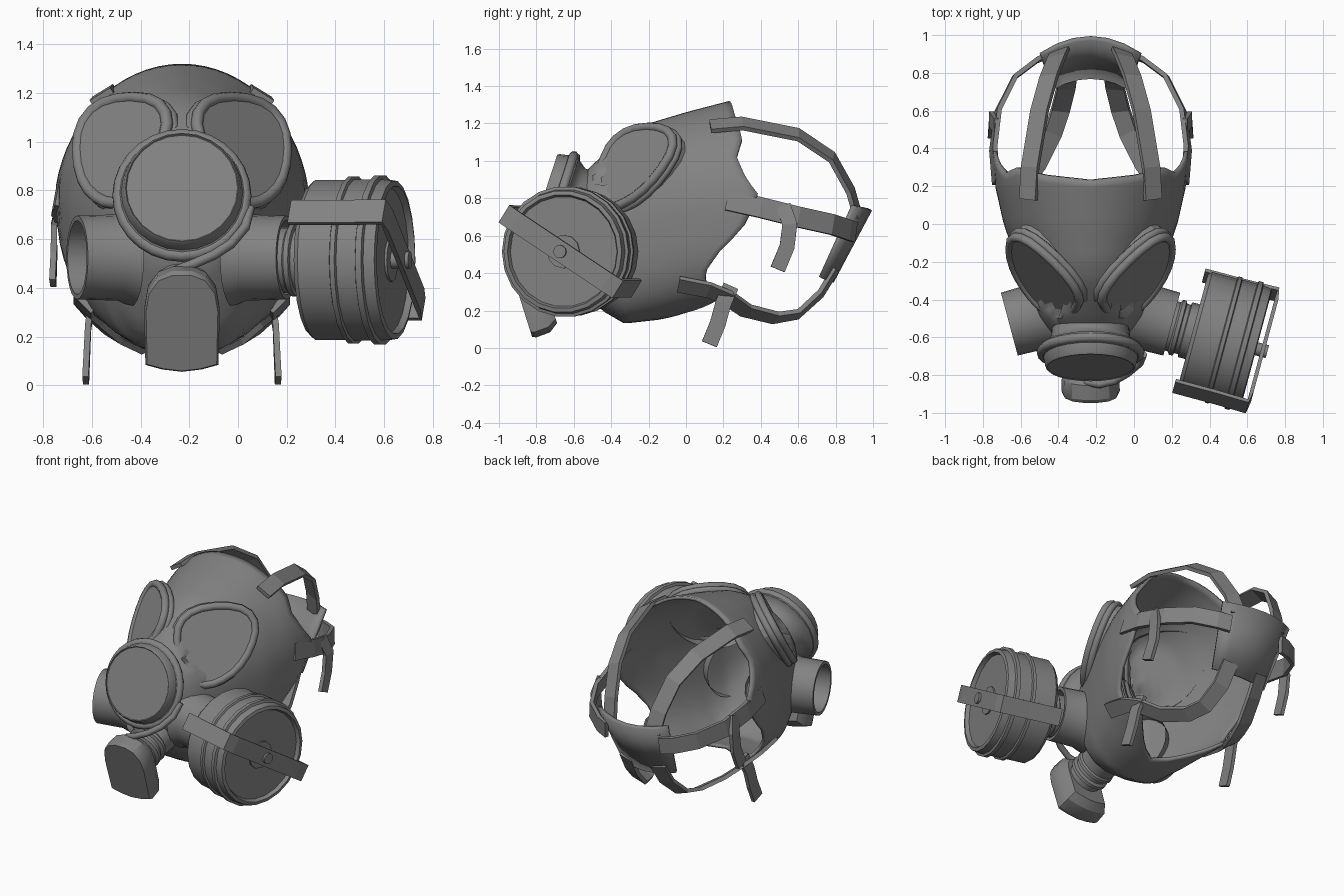
import bpy, bmesh, math
from mathutils import Vector as V

if "Cube" in bpy.data.objects:
    bpy.data.objects.remove(bpy.data.objects["Cube"])

CX = -0.23  # symmetry plane of the face piece
GREY = bpy.data.materials.new("dark_rubber")
GREY.diffuse_color = (.225, .225, .225, 1)
GREY.use_nodes = True
GREY.node_tree.nodes["Principled BSDF"].inputs["Base Color"].default_value = GREY.diffuse_color


def make(name, verts, faces, angle=35, solid=0):
    me = bpy.data.meshes.new(name)
    me.from_pydata([tuple(v) for v in verts], [], faces)
    bm = bmesh.new()
    bm.from_mesh(me)
    bmesh.ops.remove_doubles(bm, verts=bm.verts, dist=1e-5)
    bmesh.ops.recalc_face_normals(bm, faces=bm.faces)
    bm.to_mesh(me)
    bm.free()
    me.materials.append(GREY)
    ob = bpy.data.objects.new(name, me)
    bpy.context.collection.objects.link(ob)
    if solid:
        m = ob.modifiers.new("thickness", 'SOLIDIFY')
        m.thickness = solid
    bpy.ops.object.select_all(action='DESELECT')
    ob.select_set(True)
    bpy.context.view_layer.objects.active = ob
    if angle:
        bpy.ops.object.shade_smooth_by_angle(angle=math.radians(angle))
    return ob


def rings_to_faces(rings, n):
    return [(r * n + i, r * n + (i + 1) % n, (r + 1) * n + (i + 1) % n, (r + 1) * n + i)
            for r in range(rings - 1) for i in range(n)]


def lathe(name, profile, origin, axis, n=20):
    """Revolve (radius, height) pairs about an axis."""
    a = V(axis).normalized()
    u = a.cross(V((0, 0, 1))).normalized()
    w = u.cross(a)
    vs = [V(origin) + a * h + (u * math.cos(t) + w * math.sin(t)) * r
          for r, h in profile for t in [2 * math.pi * i / n for i in range(n)]]
    return make(name, vs, rings_to_faces(len(profile), n))


def strap(name, pts, width, centre, thick=0.025):
    """Flat band following a path, its face turned away from centre."""
    pts = [V(p) for p in pts]
    vs = []
    for i, p in enumerate(pts):
        t = (pts[min(i + 1, len(pts) - 1)] - pts[max(i - 1, 0)]).normalized()
        o = p - V(centre)
        o = (o - t * o.dot(t)).normalized()
        w = t.cross(o) * width / 2
        o = o * thick / 2
        vs += [p - w - o, p + w - o, p + w + o, p - w + o]
    k = len(vs)
    make(name, vs, rings_to_faces(len(pts), 4) + [(0, 1, 2, 3), (k - 4, k - 3, k - 2, k - 1)], 0)


def tube(name, pts, radius, cyclic=False):
    cu = bpy.data.curves.new(name, 'CURVE')
    cu.dimensions = '3D'
    cu.bevel_depth = radius
    cu.bevel_resolution = 2
    cu.use_fill_caps = True
    sp = cu.splines.new('POLY')
    sp.points.add(len(pts) - 1)
    for q, p in zip(sp.points, pts):
        q.co = (*p, 1)
    sp.use_cyclic_u = cyclic
    cu.materials.append(GREY)
    bpy.context.collection.objects.link(bpy.data.objects.new(name, cu))


def lerp(table, x):
    for (a, b), (c, d) in zip(table, table[1:]):
        if x <= c:
            return b + (d - b) * max(0, x - a) / (c - a)
    return table[-1][1]


# Face shell: sections along y, with a back rim that varies round the head
TOP = [(-.62, .85), (-.5, .98), (-.4, 1.07), (-.3, 1.15), (-.2, 1.2), (0, 1.26), (.23, 1.32), (.4, 1.33)]
BOT = [(-.62, .5), (-.55, .36), (-.45, .2), (-.33, .13), (-.15, .15), (0, .18), (.2, .2), (.4, .22)]
HALF = [(-.62, .17), (-.5, .27), (-.35, .33), (-.2, .39), (0, .46), (.2, .505), (.4, .52)]
RIM = [(0, .23), (30, .26), (50, .3), (62, .27), (75, .32), (87, .4), (97, .3), (108, .17),
       (120, .1), (132, .11), (144, .2), (155, .12), (180, -.1)]
N, M = 64, 22
vs = []
for j in range(M + 1):
    for i in range(N):
        a = 2 * math.pi * i / N
        deg = 360 * i / N
        y = -.62 + (lerp(RIM, min(deg, 360 - deg)) + .62) * j / M
        zt, zb = lerp(TOP, y), lerp(BOT, y)
        sx, cz = math.sin(a), math.cos(a)
        e = 1.02 if cz > 0 else .7
        p = V((CX + lerp(HALF, y) * math.copysign(abs(sx) ** e, sx), y,
               (zt + zb) / 2 + (zt - zb) / 2 * math.copysign(abs(cz) ** e, cz)))
        # sink the shell behind each eye lens
        s = 1 if sx > 0 else -1
        n = V((.62 * s, -.64, .44)).normalized()
        d = p - V((CX + s * .275, -.275, .98))
        h = d.dot(n)
        if h > -.02 and (d - n * h).length < .21:
            p -= n * (h + .02)
        vs.append(p)
make("face_shell", vs, rings_to_faces(M + 1, N) + [tuple(range(N))], 50, .02)

# Eye pieces: rim, inner bead, skirt and lens on a slanted plane
EYE = [(-.175, 1.1), (-.125, 1.17), (0, 1.185), (.12, 1.15), (.19, 1.06), (.2, .93),
       (.17, .82), (.1, .755), (.03, .745), (-.05, .79), (-.11, .88), (-.15, .99)]
for s, side in ((1, "right"), (-1, "left")):
    n = V((.62 * s, -.64, .44)).normalized()
    pts = [V((CX + s * (x + .23), -.27 + (.62 * (x - .04) + .44 * (z - .98)) / .64, z)) for x, z in EYE]
    k = len(pts)
    # round the outline once
    pts = [p for i in range(k) for p in (pts[i] * .75 + pts[(i + 1) % k] * .25,
                                         pts[i] * .25 + pts[(i + 1) % k] * .75)]
    k = len(pts)
    c = sum(pts, V()) / k
    tube(side + "_eye_rim", pts, .025, True)
    tube(side + "_eye_base", [c + (p - c) * 1.03 - n * .035 for p in pts], .022, True)
    loops = [[c + (p - c) * f + n * h for p in pts] for f, h in ((1.06, -.1), (1.0, 0), (.92, .012))]
    make(side + "_eye_lens", sum(loops, []), rings_to_faces(3, k) + [tuple(range(2 * k, 3 * k))], 20)

# Round front speaking piece, tilted upward
lathe("front_disc", [(.2, -.2), (.21, -.08), (.24, -.04), (.27, -.03), (.275, .01), (.25, .025),
                     (.24, .075), (.232, .085), (.228, .08), (0, .08)],
      (CX, -.68, .785), (0, -.95, .31), 24)
ring = [V((CX + .26 * math.cos(t), -.68 + .31 * .26 * math.sin(t), .78 + .95 * .26 * math.sin(t)))
        for t in [2 * math.pi * q / 28 for q in range(28)]]
tube("front_disc_ring", ring, .026, True)

# Cheek ports on both sides, open on the left
for s, side in ((1, "right"), (-1, "left")):
    lathe(side + "_cheek_port", [(.2, -.23), (.177, -.17), (.172, 0), (.152, 0), (.152, -.15), (0, -.15)],
          (CX + s * .43, -.53, .525), (s * .97, -.26, 0), 24)

# Filter canister with ribs, recessed end and neck
A = V((.97, -.26, 0)).normalized()
C0 = V((.31, -.57, .515))
lathe("canister_neck", [(.135, -.22), (.135, -.1), (.15, -.09), (.15, -.07), (.135, -.065),
                        (.135, -.045), (.15, -.04), (.15, .01)], C0, A)
lathe("canister", [(0, 0), (.315, 0), (.332, .02), (.332, .155), (.346, .16), (.346, .18), (.334, .185),
                   (.334, .265), (.35, .27), (.35, .295), (.334, .3), (.327, .345), (.305, .35),
                   (.295, .325), (0, .325)], C0, A, 22)
lathe("canister_hub", [(.09, .32), (.09, .335), (.035, .335), (.035, .41), (0, .41)], C0, A, 12)

# Clip wrapped over the canister
D = (V((.26, .97, 0)).normalized() * .84 - V((0, 0, 1)) * .54).normalized()
strap("canister_clip", [C0 - D * .36 - A * .02, C0 - D * .36 + A * .2, C0 - D * .365 + A * .38,
                        C0 - D * .3 + A * .385, C0 + A * .385, C0 + D * .3 + A * .385,
                        C0 + D * .365 + A * .38, C0 + D * .36 + A * .2,
                        C0 + D * .36 - A * .02], .11, C0 + A * .1, .02)

# Chin outlet valve: arched block leaning forward
outline = [(-.15, .03), (-.08, .01), (0, 0), (.08, .01), (.15, .03), (.155, .27), (.142, .35), (.1, .41),
           (.04, .435), (-.04, .435), (-.1, .41), (-.142, .35), (-.155, .27)]
up, back = V((0, -.3, .95)), V((0, .95, .3))
k = len(outline)
vs = [V((CX, -.82, .05)) + V((u * f, 0, 0)) + up * (.2 + (v - .2) * f) + back * b
      for f, b in ((.95, 0), (1, .02), (.98, .1), (.8, .15)) for u, v in outline]
make("chin_valve", vs, rings_to_faces(4, k) + [tuple(range(k)), tuple(range(3 * k, 4 * k))], 30)
lathe("chin_valve_neck", [(.11, -.05), (.11, .03), (.13, .04), (.13, .06), (.11, .07), (.11, .09),
                          (.13, .1), (.13, .12), (.12, .13), (.14, .25)],
      (CX, -.75, .32), (0, .87, .3), 16)

# Thin drinking tube under the disc
tube("drinking_tube", [(.05, -.69, .73), (.03, -.74, .65), (-.03, -.79, .58), (-.1, -.83, .535),
                       (-.18, -.85, .5), (-.25, -.84, .475), (-.25, -.78, .42)], .02)

# Head straps and loose strap ends, mirrored
HEAD = (CX, .3, .68)
PATHS = {
    "top_strap": (.1, [(.33, .13, 1.185), (.32, .3, 1.2), (.27, .6, 1.14), (.22, .78, 1.02),
                       (.18, .88, .84), (.16, .92, .7)]),
    "middle_strap": (.11, [(.5, .22, .79), (.515, .4, .75), (.49, .6, .7), (.4, .78, .66),
                           (.28, .87, .63), (.2, .9, .62)]),
    "lower_strap": (.1, [(.4, -.04, .34), (.4, .12, .31), (.36, .22, .27), (.28, .32, .2), (.2, .48, .16),
                         (.16, .6, .18), (.13, .72, .29), (.12, .8, .42)]),
    "middle_strap_end": (.08, [(.5, .52, .76), (.525, .555, .66), (.525, .54, .54), (.53, .49, .42)]),
    "lower_strap_end": (.085, [(.37, .24, .33), (.385, .2, .24), (.39, .17, .13), (.395, .125, .02)]),
}
for name, (w, path) in PATHS.items():
    for s, side in ((1, "right_"), (-1, "left_")):
        c = HEAD if "end" not in name else (CX, path[1][1], path[1][2])
        strap(side + name, [(CX + s * x, y, z) for x, y, z in path], w, c)

# Curved back pad joining the straps
vs = []
for i in range(7):
    t = i / 3 - 1
    vs += [(CX + .27 * t, .995 - .09 * t * t, .735 + .02 * t * t),
           (CX + .21 * t, .79 - .06 * t * t, .35 + .02 * t * t)]
make("back_pad", vs, [(2 * i, 2 * i + 1, 2 * i + 3, 2 * i + 2) for i in range(6)], 30, .025)
